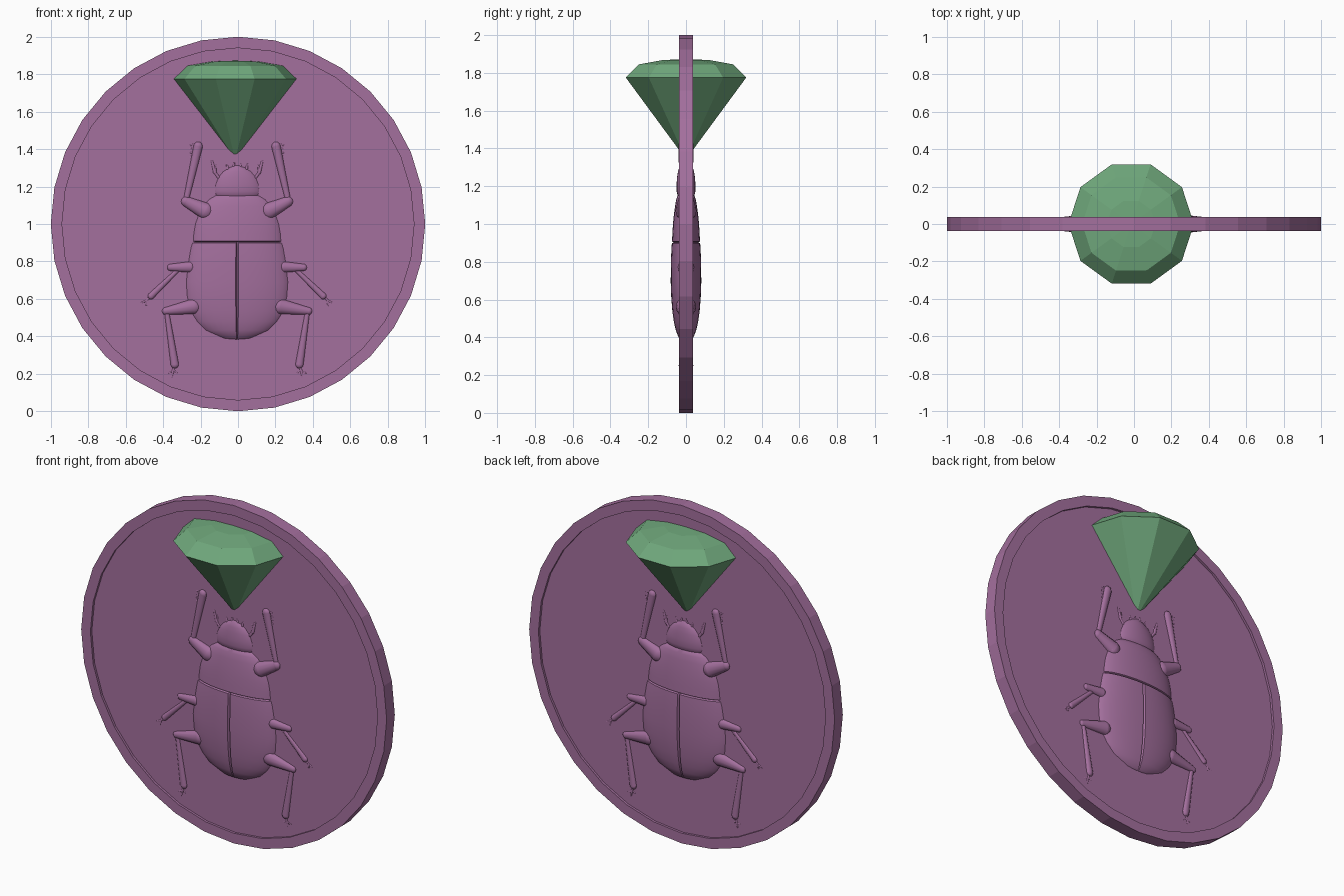
import bpy, bmesh, math
from mathutils import Matrix, Vector

if "Cube" in bpy.data.objects:
    bpy.data.objects.remove(bpy.data.objects["Cube"])


def material(name, color):
    m = bpy.data.materials.new(name)
    m.diffuse_color = (*color, 1)
    m.use_nodes = True
    m.node_tree.nodes["Principled BSDF"].inputs["Base Color"].default_value = m.diffuse_color
    return m


PURPLE = material("purple", (0.37, 0.16, 0.34))
GREEN = material("green", (0.16, 0.39, 0.20))
FACE = 0.024      # half thickness of the recessed disc face
CX = -0.005       # centre line of the beetle


def finish(bm, name, mat, smooth=True):
    bmesh.ops.recalc_face_normals(bm, faces=bm.faces[:])
    me = bpy.data.meshes.new(name)
    bm.to_mesh(me)
    bm.free()
    ob = bpy.data.objects.new(name, me)
    bpy.context.collection.objects.link(ob)
    me.materials.append(mat)
    if smooth:
        bpy.ops.object.select_all(action='DESELECT')
        ob.select_set(True)
        bpy.context.view_layer.objects.active = ob
        bpy.ops.object.shade_smooth_by_angle(angle=math.radians(40))
    return ob


def loft(rings, name, mat, smooth=True):
    """Skin a list of equal-length point rings and cap both ends."""
    bm = bmesh.new()
    vs = [[bm.verts.new(p) for p in ring] for ring in rings]
    n = len(rings[0])
    for a, b in zip(vs, vs[1:]):
        for i in range(n):
            j = (i + 1) % n
            bm.faces.new((a[i], a[j], b[j], b[i]))
    bm.faces.new(vs[0])
    bm.faces.new(vs[-1])
    return finish(bm, name, mat, smooth)


def turned(n, r):
    return [(r * math.cos(2 * math.pi * i / n), r * math.sin(2 * math.pi * i / n))
            for i in range(n)]


# Medallion disc with raised rim on both faces
RIM = 0.038
profile = [(0.94, -FACE), (0.94, -RIM), (1, -RIM), (1, RIM), (0.94, RIM), (0.94, FACE)]
loft([[(x, y, 1 + z) for x, z in turned(32, r)] for r, y in profile],
     "medallion_disc", PURPLE, False)

# Ten-sided cut gem
gem = [(0.002, 1.345), (0.335, 1.775), (0.262, 1.845), (0.13, 1.868), (0.002, 1.873)]
loft([[(x - 0.015, y, z) for x, y in turned(10, r)] for r, z in gem],
     "gem", GREEN, False)


# Beetle body: flattened oval sections (z, half width, half depth)
def body(sections, name, groove=0.0):
    angles = [math.radians(a) for a in range(0, 360, 10)]
    if groove:
        angles += [math.radians(a) for a in (88.5, 91.5, 268.5, 271.5)]
        angles.sort()
    rings = []
    for z, w, d in sections:
        ring = []
        for a in angles:
            dd = d - min(groove, d * 0.5) if abs(math.cos(a)) < 1e-4 else d
            ring.append((CX + w * math.cos(a), dd * math.sin(a), z))
        rings.append(ring)
    return loft(rings, name, PURPLE)


body([(0.378, 0.03, 0.012), (0.39, 0.096, 0.035), (0.433, 0.187, 0.053), (0.48, 0.23, 0.064),
      (0.535, 0.262, 0.072), (0.61, 0.28, 0.078), (0.69, 0.285, 0.081), (0.8, 0.272, 0.08),
      (0.87, 0.26, 0.077), (0.898, 0.252, 0.075), (0.903, 0.235, 0.066)], "wing_cases", 0.014)
body([(0.903, 0.235, 0.066), (0.908, 0.248, 0.074), (0.95, 0.245, 0.072), (1.0, 0.237, 0.069),
      (1.05, 0.222, 0.064), (1.095, 0.197, 0.058), (1.13, 0.17, 0.052), (1.153, 0.135, 0.043),
      (1.16, 0.1, 0.03)], "thorax")
body([(1.14, 0.11, 0.036), (1.152, 0.13, 0.045), (1.175, 0.134, 0.05), (1.21, 0.13, 0.05),
      (1.25, 0.115, 0.047), (1.28, 0.09, 0.042), (1.3, 0.058, 0.036), (1.313, 0.02, 0.026)],
     "head")


# Legs and feelers: tapered round-ended segments lying on each face, flattened
def limb(segments, name, sx, sy):
    bm = bmesh.new()
    for x0, z0, r0, x1, z1, r1 in segments:
        a = Vector((x0, 0, z0))
        b = Vector((x1, 0, z1))
        turn = (b - a).to_track_quat('Z', 'Y').to_matrix().to_4x4()
        bmesh.ops.create_cone(bm, segments=12, radius1=r0, radius2=r1, depth=(b - a).length,
                              matrix=Matrix.Translation((a + b) / 2) @ turn)
        for p, r in ((a, r0), (b, r1)):
            bmesh.ops.create_uvsphere(bm, u_segments=10, v_segments=6, radius=r,
                                      matrix=Matrix.Translation(p))
    for v in bm.verts:
        v.co = (CX + sx * v.co.x, sy * (FACE - 0.002) + v.co.y * 0.75, v.co.z)
    finish(bm, name, PURPLE)


front = [(0.17, 1.07, 0.045, 0.272, 1.12, 0.028), (0.272, 1.13, 0.015, 0.208, 1.415, 0.025)]
front += [(0.222, 1.425 - 0.02 * i, 0.006, 0.252, 1.42 - 0.02 * i, 0.004) for i in range(4)]
middle = [(0.25, 0.77, 0.03, 0.355, 0.768, 0.019), (0.315, 0.755, 0.011, 0.46, 0.615, 0.018),
          (0.46, 0.615, 0.007, 0.485, 0.59, 0.006), (0.485, 0.59, 0.006, 0.51, 0.58, 0.004),
          (0.485, 0.59, 0.006, 0.485, 0.565, 0.004)]
hind = [(0.23, 0.56, 0.042, 0.382, 0.535, 0.02), (0.375, 0.525, 0.013, 0.333, 0.25, 0.022),
        (0.335, 0.24, 0.007, 0.345, 0.205, 0.007), (0.345, 0.205, 0.006, 0.348, 0.182, 0.004),
        (0.345, 0.21, 0.005, 0.368, 0.205, 0.004), (0.34, 0.22, 0.005, 0.322, 0.205, 0.004)]
feeler = [(0.1, 1.25, 0.008, 0.118, 1.275, 0.008), (0.118, 1.275, 0.01, 0.134, 1.335, 0.006),
          (0.118, 1.275, 0.007, 0.112, 1.315, 0.004)]
mouth = [(0.02, 1.3, 0.008, 0.015, 1.327, 0.004), (0.05, 1.295, 0.008, 0.055, 1.32, 0.004)]
parts = {"front_leg": front, "middle_leg": middle, "hind_leg": hind,
         "feeler": feeler, "mouthpart": mouth}
for sx, side in ((-1, "left"), (1, "right")):
    for sy, face in ((-1, "front"), (1, "back")):
        for part, segments in parts.items():
            limb(segments, f"{part}_{side}_{face}_face", sx, sy)
